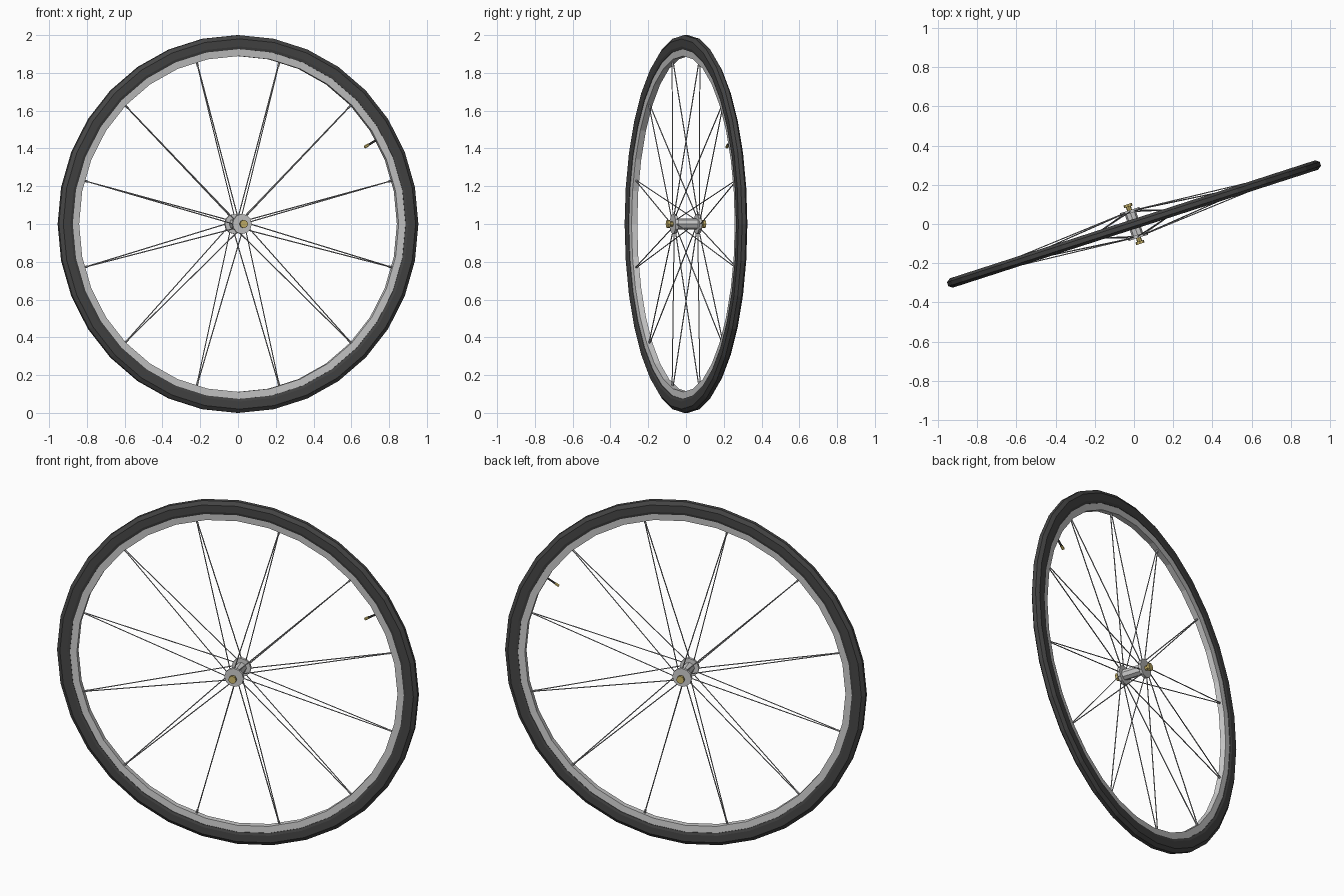
import bpy, bmesh, math
from mathutils import Matrix, Vector

if "Cube" in bpy.data.objects:
    bpy.data.objects.remove(bpy.data.objects["Cube"])

# Wheel frame: local axle is Y, turned about Z and lifted to hub height
PLACE = Matrix.Translation((0, 0, 1)) @ Matrix.Rotation(math.radians(17.9), 4, 'Z')
SPOKES, SEGMENTS = 12, 32


def material(name, color):
    m = bpy.data.materials.new(name)
    m.diffuse_color = (*color, 1)
    m.use_nodes = True
    m.node_tree.nodes["Principled BSDF"].inputs["Base Color"].default_value = m.diffuse_color
    return m


RUBBER = material("rubber", (0.06, 0.06, 0.06))
BRASS = material("brass", (0.6, 0.47, 0.15))
STEEL = material("spoke_steel", (0.4, 0.4, 0.41))


def finish(name, bm, mat=None):
    bmesh.ops.recalc_face_normals(bm, faces=bm.faces)
    mesh = bpy.data.meshes.new(name)
    bm.to_mesh(mesh)
    bm.free()
    ob = bpy.data.objects.new(name, mesh)
    bpy.context.collection.objects.link(ob)
    ob.matrix_world = PLACE
    if mat:
        mesh.materials.append(mat)
    return ob


def ring(name, profile, mat=None):
    """Sweep a closed (radius, y) profile around the axle."""
    bm = bmesh.new()
    loops = []
    for i in range(SEGMENTS):
        a = 2 * math.pi * i / SEGMENTS
        loops.append([bm.verts.new((r * math.cos(a), y, r * math.sin(a))) for r, y in profile])
    n = len(profile)
    for i in range(SEGMENTS):
        p, q = loops[i], loops[(i + 1) % SEGMENTS]
        for j in range(n):
            k = (j + 1) % n
            bm.faces.new((p[j], p[k], q[k], q[j]))
    return finish(name, bm, mat)


def rod(bm, a, b, r1, r2=None, sides=6):
    """Add a capped cylinder or cone between two points."""
    a, b = Vector(a), Vector(b)
    d = b - a
    m = Matrix.Translation((a + b) / 2) @ d.to_track_quat('Z', 'Y').to_matrix().to_4x4()
    bmesh.ops.create_cone(bm, cap_ends=True, segments=sides, radius1=r1,
                          radius2=r1 if r2 is None else r2, depth=d.length, matrix=m)


def polar(r, angle, y=0):
    return Vector((r * math.cos(angle), y, r * math.sin(angle)))


# Tyre: flat flanks with bevelled tread
ring("tyre", [(0.926, -0.021), (0.940, -0.025), (0.980, -0.025), (1.0, -0.011),
              (1.0, 0.011), (0.980, 0.025), (0.940, 0.025), (0.926, 0.021)], RUBBER)

# Rim: plain channel section
ring("rim", [(0.935, -0.019), (0.889, -0.016), (0.889, 0.016), (0.935, 0.019)])

# Hub barrel
bm = bmesh.new()
rod(bm, (0, -0.065, 0), (0, 0.065, 0), 0.03, sides=8)
finish("hub_barrel", bm)

# Flanges and axle nuts on both ends
for side, label in ((-1, "front"), (1, "back")):
    bm = bmesh.new()
    rod(bm, (0, side * 0.058, 0), (0, side * 0.074, 0), 0.053, sides=12)
    finish(label + "_flange", bm)
    bm = bmesh.new()
    rod(bm, (0, side * 0.07, 0), (0, side * 0.094, 0), 0.013, sides=8)
    rod(bm, (0, side * 0.092, 0), (0, side * 0.106, 0), 0.022, sides=8)
    finish(label + "_axle_nut", bm, BRASS)

# Spokes: one from each flange to every rim hole, the flanges turned apart
spokes, nipples = bmesh.new(), bmesh.new()
for i in range(SPOKES):
    a = math.radians(15 + 360 / SPOKES * i)
    for side in (-1, 1):
        rod(spokes, polar(0.047, a - side * math.radians(15), side * 0.066),
            polar(0.887, a, side * 0.003), 0.003)
    rod(nipples, polar(0.865, a), polar(0.892, a), 0.006)
finish("spokes", spokes, STEEL)
finish("spoke_nipples", nipples, STEEL)

# Valve: dark stem with a brass tip
v = math.radians(30)
bm = bmesh.new()
rod(bm, polar(0.895, v), polar(0.83, v), 0.006)
finish("valve_stem", bm, RUBBER)
bm = bmesh.new()
rod(bm, polar(0.838, v), polar(0.813, v), 0.008)
finish("valve_cap", bm, BRASS)
